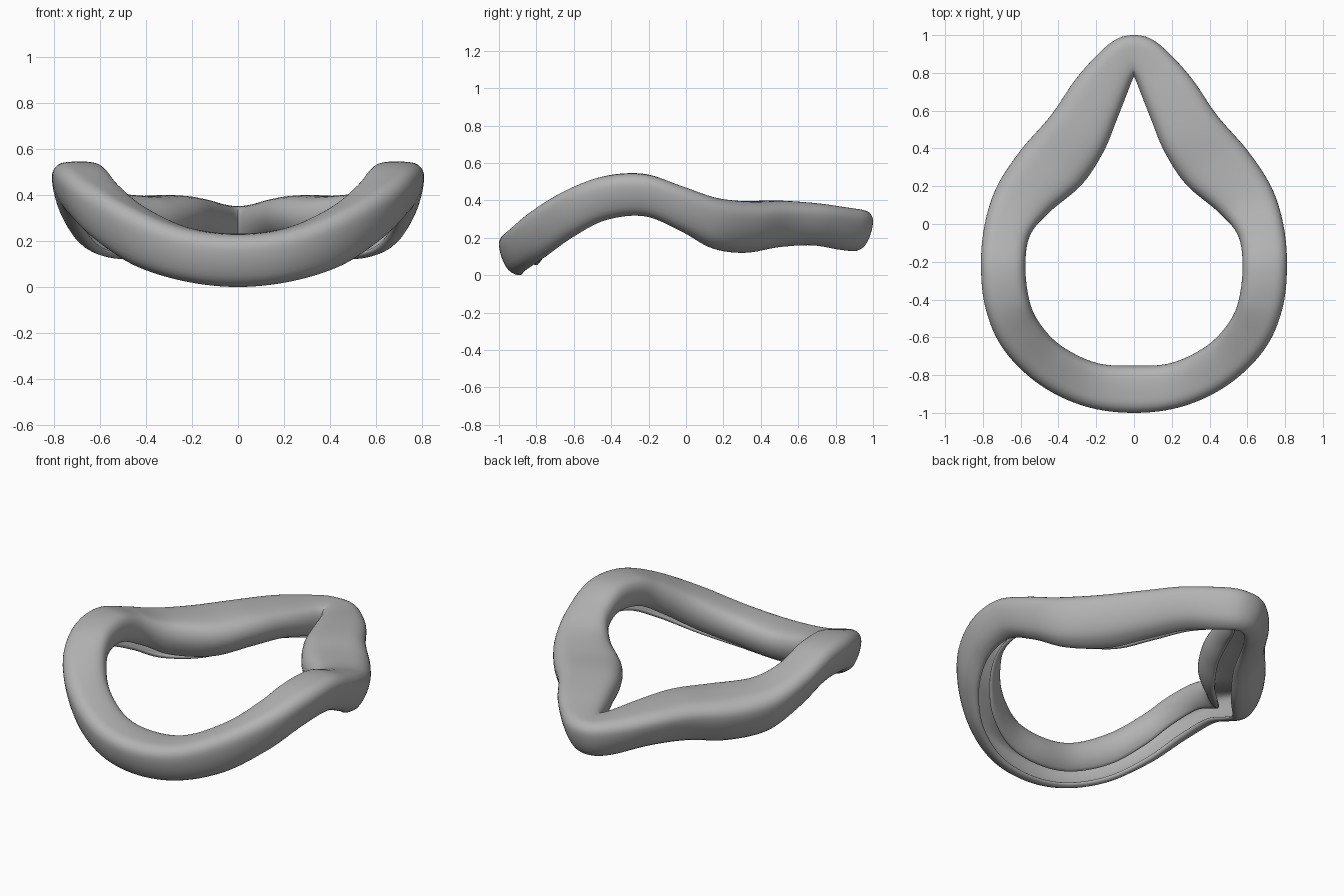
import bpy, bmesh
from mathutils import Vector

cube = bpy.data.objects.get("Cube")
if cube:
    bpy.data.objects.remove(cube)

# Half-ring stations from front to back: outer x, y, inner x, y, top z, bottom z
STATIONS = [Vector(s) for s in (
    (0, -1, 0, -.75, .23, 0),
    (.26, -.965, .2, -.735, .26, .025),
    (.5, -.85, .385, -.645, .355, .095),
    (.69, -.665, .5, -.525, .46, .205),
    (.785, -.45, .555, -.4, .53, .295),
    (.81, -.22, .575, -.22, .54, .315),
    (.79, .0, .55, -.06, .475, .235),
    (.725, .2, .45, .06, .415, .145),
    (.6, .39, .275, .21, .395, .12),
    (.44, .575, .16, .385, .398, .15),
    (.31, .765, .09, .555, .385, .16),
    (.185, .905, .035, .695, .365, .138),
    (.09, .98, .014, .75, .355, .13),
    (0, 1, 0, .78, .35, .13))]

# Cushion section (0 = outer edge to 1 = inner edge, height share): outside skin
# from the curled outer lip over the top to the inner wall, then the hollow inside
SECTION = [Vector(p) for p in (
    (.5, .03), (.4, 0), (.2, .12), (.06, .4), (0, .7), (.04, .87),
    (.16, .97), (.35, 1), (.65, 1), (.86, .95), (.97, .82), (1, .62),
    (.94, .4), (.82, .24), (.75, .27), (.85, .45), (.89, .63), (.84, .8),
    (.65, .87), (.35, .87), (.15, .75), (.17, .45), (.28, .2), (.4, .11),
    (.5, .09))]


def spline(a, b, c, d, t):
    """Point between b and c on a smooth curve through four points."""
    return .5 * (2 * b + (c - a) * t + (2 * a - 5 * b + 4 * c - d) * t * t
                 + (3 * b - a - 3 * c + d) * t ** 3)


def flip(v):
    return Vector((-v[0], v[1], -v[2], *v[3:]))


def sweep_path(steps):
    # the inner edge runs straight on at the back, for a pointed notch
    last = flip(STATIONS[-2])
    last[3] = 2 * STATIONS[-1][3] - STATIONS[-2][3]
    pts = [flip(STATIONS[1])] + STATIONS + [last]
    path = [spline(*pts[i:i + 4], k / steps)
            for i in range(len(STATIONS) - 1) for k in range(steps)]
    return path + [STATIONS[-1]]


def smooth_section(steps):
    n = len(SECTION)
    return [spline(*(SECTION[(i + j) % n] for j in (-1, 0, 1, 2)), k / steps)
            for i in range(n) for k in range(steps)]


# Sweep the section along half of the ring
bm = bmesh.new()
section = smooth_section(3)
rings = []
for ox, oy, ix, iy, top, low in sweep_path(8):
    rings.append([bm.verts.new((ox + (ix - ox) * u, oy + (iy - oy) * u,
                                low + (top - low) * v)) for u, v in section])
for r, s in zip(rings, rings[1:]):
    for i in range(len(section)):
        j = (i + 1) % len(section)
        bm.faces.new((r[i], r[j], s[j], s[i]))

# Mirror the half ring
copy = bmesh.ops.duplicate(bm, geom=bm.verts[:] + bm.edges[:] + bm.faces[:])["geom"]
for g in copy:
    if isinstance(g, bmesh.types.BMVert):
        g.co.x = -g.co.x
bmesh.ops.remove_doubles(bm, verts=bm.verts, dist=.0005)
bmesh.ops.recalc_face_normals(bm, faces=bm.faces)
mesh = bpy.data.meshes.new("face_cushion")
bm.to_mesh(mesh)
bm.free()
cushion = bpy.data.objects.new("face_cushion", mesh)
bpy.context.collection.objects.link(cushion)

# Plain grey foam
grey = bpy.data.materials.new("foam_grey")
grey.use_nodes = True
grey.diffuse_color = (.45, .45, .45, 1)
grey.node_tree.nodes["Principled BSDF"].inputs["Base Color"].default_value = grey.diffuse_color
mesh.materials.append(grey)

bpy.ops.object.select_all(action="DESELECT")
cushion.select_set(True)
bpy.context.view_layer.objects.active = cushion
bpy.ops.object.shade_smooth_by_angle(angle=.9)
